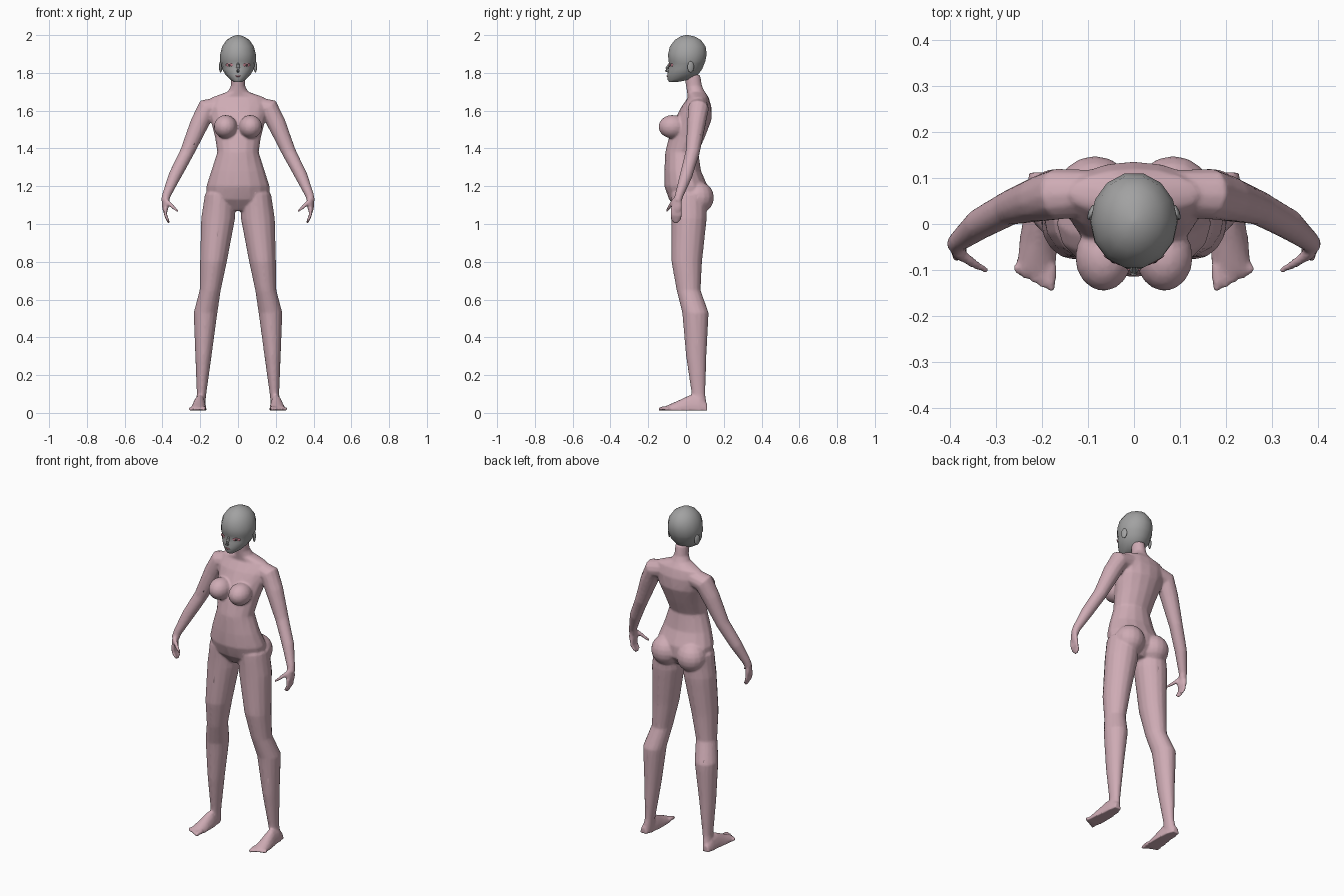
import bpy, bmesh, math
from mathutils import Vector, Matrix

cube = bpy.data.objects.get("Cube")
if cube:
    bpy.data.objects.remove(cube)


def material(name, rgb):
    m = bpy.data.materials.new(name)
    m.use_nodes = True
    m.diffuse_color = (*rgb, 1)
    m.node_tree.nodes["Principled BSDF"].inputs["Base Color"].default_value = (*rgb, 1)
    return m


skin = material("dusty pink", (.62, .41, .46))
grey = material("mid grey", (.36, .36, .36))
rose = material("rose", (.5, .2, .25))
dark = material("charcoal", (.05, .05, .05))


def bridge(bm, rings):
    """Skin a list of point rings and cap both ends."""
    loops = [[bm.verts.new(p) for p in ring] for ring in rings]
    n = len(loops[0])
    for a, b in zip(loops, loops[1:]):
        for i in range(n):
            j = (i + 1) % n
            bm.faces.new((a[i], a[j], b[j], b[i]))
    bm.faces.new(loops[0][::-1])
    bm.faces.new(loops[-1])


def loft(bm, rows, sides=16, side=1):
    """Stack oval sections: centre x, z, half width, front y, back y."""
    rings = []
    for x, z, w, front, back in rows:
        cy, ry = (front + back) / 2, (back - front) / 2
        rings.append([Vector((side * x + w * math.cos(t), cy + ry * math.sin(t), z))
                      for t in (math.tau * i / sides for i in range(sides))])
    bridge(bm, rings)


def tube(bm, path, sides=10, side=1):
    """Round limb along x, y, z, radius points."""
    pts = [Vector((side * x, y, z)) for x, y, z, r in path]
    rings = []
    for i, p in enumerate(pts):
        d = pts[min(i + 1, len(pts) - 1)] - pts[max(i - 1, 0)]
        q = d.to_track_quat('Z', 'Y')
        rings.append([p + q @ Vector((math.cos(t), math.sin(t), 0)) * path[i][3]
                      for t in (math.tau * k / sides for k in range(sides))])
    bridge(bm, rings)


def ball(bm, centre, size, side=1, tilt=0):
    m = (Matrix.Translation((side * centre[0], *centre[1:]))
         @ Matrix.Rotation(side * tilt, 4, 'Z') @ Matrix.Diagonal((*size, 1)))
    bmesh.ops.create_uvsphere(bm, u_segments=16, v_segments=10, radius=1, matrix=m)


def finish(name, bm, mat, angle=40):
    bmesh.ops.recalc_face_normals(bm, faces=bm.faces)
    me = bpy.data.meshes.new(name)
    bm.to_mesh(me)
    bm.free()
    me.materials.append(mat)
    ob = bpy.data.objects.new(name, me)
    bpy.context.collection.objects.link(ob)
    bpy.ops.object.select_all(action='DESELECT')
    ob.select_set(True)
    bpy.context.view_layer.objects.active = ob
    bpy.ops.object.shade_smooth_by_angle(angle=math.radians(angle))
    return ob


# Torso and neck
body = bmesh.new()
loft(body, [(0, 1.07, .06, -.04, .07), (0, 1.13, .165, -.09, .115),
            (0, 1.2, .168, -.115, .115), (0, 1.28, .142, -.115, .08),
            (0, 1.38, .11, -.11, .065), (0, 1.46, .122, -.09, .1),
            (0, 1.55, .145, -.06, .135), (0, 1.62, .16, -.025, .135),
            (0, 1.67, .14, .01, .12), (0, 1.7, .055, .005, .1),
            (0, 1.73, .038, 0, .085), (0, 1.79, .036, -.01, .075)])

for s in (1, -1):
    # Chest and seat
    ball(body, (.066, -.072, 1.515), (.062, .074, .062), s)
    ball(body, (.085, .065, 1.14), (.085, .083, .085), s)

    # Leg
    loft(body, [(.095, 1.16, .08, -.08, .11), (.105, 1.03, .09, -.077, .11),
                (.13, .8, .071, -.077, .085), (.147, .65, .056, -.05, .077),
                (.172, .53, .063, -.02, .12), (.183, .3, .043, .0, .108),
                (.193, .1, .025, .03, .102), (.202, .02, .026, .03, .112)], side=s)

    # Foot, narrowing in height toward the toes
    sections = []
    for y, x, w, top in [(.112, .208, .02, .05), (.07, .204, .032, .09),
                         (.02, .204, .036, .095), (-.04, .208, .042, .066),
                         (-.108, .213, .044, .036)]:
        sections.append([Vector((s * x + w * math.cos(t), y,
                                 .012 + (top - .012) * max(0, math.sin(t))))
                         for t in (math.tau * i / 16 for i in range(16))])
    bridge(body, sections)
    for i in range(5):
        x, r = .18 + .0185 * i, .012 - .001 * i
        tube(body, [(x, -.09, .026, r), (x, -.125 + .007 * i, .023, r),
                    (x, -.146 + .009 * i, .02, r * .7)], 8, s)

    # Arm from shoulder to wrist
    tube(body, [(.09, .068, 1.625, .05), (.165, .065, 1.61, .056),
                (.205, .055, 1.53, .05), (.27, .035, 1.38, .038),
                (.335, .0, 1.255, .034), (.38, -.037, 1.15, .023),
                (.386, -.045, 1.12, .022)], 12, s)

    # Hand, four fingers and thumb
    ball(body, (.385, -.05, 1.1), (.016, .031, .045), s, -.3)
    for i in range(4):
        y = -.03 - .014 * i
        drop = .012 * (i in (1, 2))
        tube(body, [(.386, y, 1.085, .0095), (.383, y, 1.045, .009),
                    (.365, y - .004, 1.015 - drop, .006)], 8, s)
    tube(body, [(.382, -.062, 1.125, .013), (.35, -.085, 1.095, .011),
                (.318, -.102, 1.068, .007)], 8, s)

# Fuse the limbs into one continuous skin
skin_ob = finish("body", body, skin)
fuse = skin_ob.modifiers.new("fuse", 'REMESH')
fuse.mode = 'VOXEL'
fuse.voxel_size = .0065
fuse.use_smooth_shade = True
soften = skin_ob.modifiers.new("soften", 'SMOOTH')
soften.factor = .5
soften.iterations = 5
lighten = skin_ob.modifiers.new("lighten", 'DECIMATE')
lighten.ratio = .3

# Head with brow ledge, jaw and nose
head = bmesh.new()
loft(head, [(0, 1.752, .022, -.09, -.045), (0, 1.765, .042, -.1, .03),
            (0, 1.79, .066, -.1, .065), (0, 1.82, .084, -.096, .088),
            (0, 1.85, .09, -.09, .1), (0, 1.862, .095, -.096, .105),
            (0, 1.9, .094, -.097, .112), (0, 1.94, .084, -.088, .106),
            (0, 1.975, .06, -.06, .08), (0, 1.993, .03, -.03, .045),
            (0, 2.0, .006, -.002, .012)], 14)
tube(head, [(0, -.086, 1.85, .006), (0, -.1, 1.825, .01),
            (0, -.106, 1.812, .008), (0, -.09, 1.803, .005)], 6)
finish("head", head, grey, 50)

# Ears
ears = bmesh.new()
for s in (1, -1):
    ball(ears, (.092, .025, 1.832), (.007, .018, .03), s, .35)
finish("ears", ears, grey)

# Eyelids, pupils and mouth as thin plates
lids, pupils, mouth = bmesh.new(), bmesh.new(), bmesh.new()
for s in (1, -1):
    ball(lids, (.046, -.0795, 1.842), (.023, .003, .009), s, .5)
    ball(pupils, (.046, -.0815, 1.841), (.007, .003, .006), s, .5)
ball(mouth, (0, -.099, 1.783), (.015, .004, .004))
finish("eyelids", lids, rose)
finish("pupils", pupils, dark)
finish("mouth", mouth, rose)
